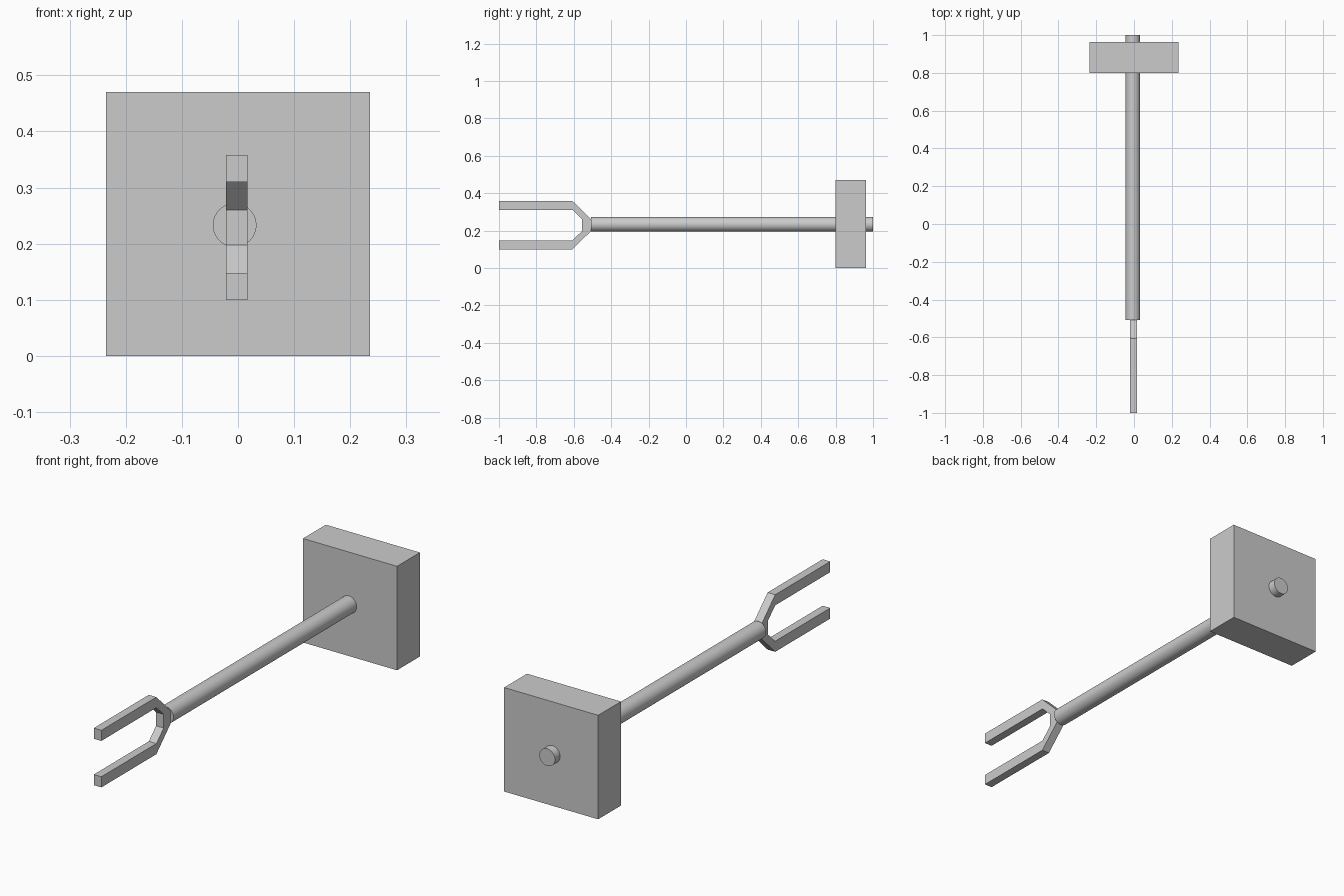
import bpy, bmesh
from math import pi

if "Cube" in bpy.data.objects:
    bpy.data.objects.remove(bpy.data.objects["Cube"])


def extrude_x(name, profile, x0, x1):
    """Solid from a (y, z) outline swept along x."""
    bm = bmesh.new()
    face = bm.faces.new([bm.verts.new((x0, y, z)) for y, z in profile])
    ext = bmesh.ops.extrude_face_region(bm, geom=[face])
    moved = [v for v in ext["geom"] if isinstance(v, bmesh.types.BMVert)]
    bmesh.ops.translate(bm, verts=moved, vec=(x1 - x0, 0, 0))
    bmesh.ops.recalc_face_normals(bm, faces=bm.faces)
    mesh = bpy.data.meshes.new(name)
    bm.to_mesh(mesh)
    bm.free()
    obj = bpy.data.objects.new(name, mesh)
    bpy.context.collection.objects.link(obj)
    return obj


# Square block
extrude_x("block", [(0.80, 0), (0.963, 0), (0.963, 0.47), (0.80, 0.47)], -0.235, 0.235)

# Round shaft running through the block
y0, y1 = -0.508, 1.0
bpy.ops.mesh.primitive_cylinder_add(vertices=32, radius=0.039, depth=y1 - y0,
                                    location=(-0.006, (y0 + y1) / 2, 0.233),
                                    rotation=(pi / 2, 0, 0))
bpy.context.object.name = "shaft"
bpy.ops.object.shade_smooth_by_angle(angle=pi / 6)

# Two-pronged fork: upper half outline mirrored about its centre height
mid = 0.229
half = [(-0.507, 0.031), (-0.607, 0.129), (-1.0, 0.129),
        (-1.0, 0.081), (-0.607, 0.081), (-0.555, 0.031)]
outline = [(y, mid + h) for y, h in half] + [(y, mid - h) for y, h in reversed(half)]
extrude_x("fork", outline, -0.021, 0.017)
